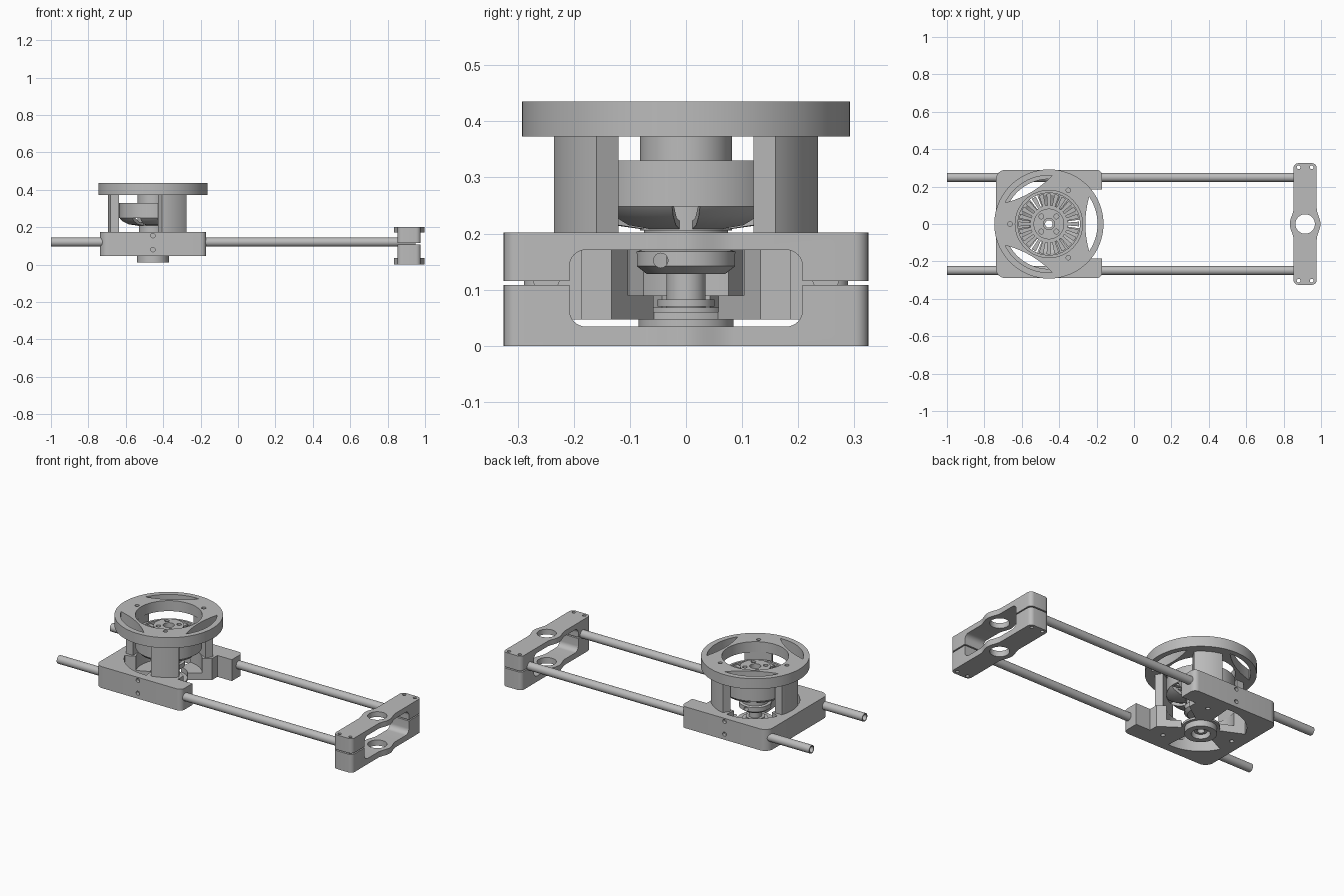
import bpy, bmesh, math
from math import sin, cos, pi, radians

cube = bpy.data.objects.get("Cube")
if cube:
    bpy.data.objects.remove(cube, do_unlink=True)

grey = bpy.data.materials.new("plain grey")
grey.use_nodes = True
grey.diffuse_color = (0.5, 0.5, 0.5, 1)
grey.node_tree.nodes["Principled BSDF"].inputs["Base Color"].default_value = (0.5, 0.5, 0.5, 1)

CX = -0.455  # turret axis
THIRDS = (0, 120, 240)
POSTS = (60, 180, 300)


def finish(name, bm):
    bmesh.ops.recalc_face_normals(bm, faces=bm.faces)
    mesh = bpy.data.meshes.new(name)
    bm.to_mesh(mesh)
    bm.free()
    mesh.materials.append(grey)
    ob = bpy.data.objects.new(name, mesh)
    bpy.context.collection.objects.link(ob)
    return ob


def prism(name, pts, lo, hi, axis="z"):
    """Extrude a 2D outline along an axis."""
    place = {"z": lambda a, b, c: (a, b, c), "x": lambda a, b, c: (c, a, b),
             "y": lambda a, b, c: (a, c, b)}[axis]
    bm = bmesh.new()
    low = [bm.verts.new(place(a, b, lo)) for a, b in pts]
    top = [bm.verts.new(place(a, b, hi)) for a, b in pts]
    bm.faces.new(low)
    bm.faces.new(top)
    for i in range(len(pts)):
        j = (i + 1) % len(pts)
        bm.faces.new((low[i], low[j], top[j], top[i]))
    return finish(name, bm)


def arc(r, a0, a1, n=16, cx=0, cy=0):
    angles = [radians(a0 + (a1 - a0) * i / n) for i in range(n + 1)]
    return [(cx + r * cos(a), cy + r * sin(a)) for a in angles]


def circle(r, cx=0, cy=0, n=48):
    return arc(r, 0, 360, n, cx, cy)[:-1]


def rounded(x0, x1, y0, y1, left, right):
    """Rectangle with its own corner radius on the low and high side."""
    return (arc(right, 0, 90, 8, x1 - right, y1 - right) + arc(left, 90, 180, 8, x0 + left, y1 - left)
            + arc(left, 180, 270, 8, x0 + left, y0 + left) + arc(right, 270, 360, 8, x1 - right, y0 + right))


def turn(pts, deg, cx=CX):
    c, s = cos(radians(deg)), sin(radians(deg))
    return [(cx + x * c - y * s, x * s + y * c) for x, y in pts]


def revolve(name, profile, spans=((0, 360),), steps=64):
    """Sweep a closed (radius, z) profile round the turret axis."""
    bm = bmesh.new()
    n = len(profile)
    for a0, a1 in spans:
        full = a1 - a0 == 360
        rings = []
        for i in range(steps if full else steps + 1):
            a = radians(a0 + (a1 - a0) * i / steps)
            rings.append([bm.verts.new((CX + r * cos(a), r * sin(a), z)) for r, z in profile])
        for i in range(steps):
            p, q = rings[i], rings[(i + 1) % len(rings)]
            for k in range(n):
                m = (k + 1) % n
                bm.faces.new((p[k], p[m], q[m], q[k]))
        if not full:
            bm.faces.new(rings[0])
            bm.faces.new(rings[-1])
    return finish(name, bm)


def tube(name, inner, outer, lo, hi):
    return revolve(name, [(inner, lo), (outer, lo), (outer, hi), (inner, hi)])


def cut(ob, cutter):
    mod = ob.modifiers.new("cut", "BOOLEAN")
    mod.operation = "DIFFERENCE"
    mod.solver = "EXACT"
    mod.object = cutter
    bpy.context.view_layer.objects.active = ob
    bpy.ops.object.modifier_apply(modifier=mod.name)
    bpy.data.objects.remove(cutter, do_unlink=True)


def drill(ob, pts, lo, hi, axis="z"):
    cut(ob, prism("cutter", pts, lo, hi, axis))


# Two hollow rails
for side, y in (("right", -0.249), ("left", 0.249)):
    rail = prism(side + "_rail", circle(0.024, y, 0.12, 32), -1, 0.95, "x")
    drill(rail, circle(0.018, y, 0.12, 32), -1.1, 0.94, "x")

# End clamp with a bulged waist, window, split lines and bolt holes
EX = 0.915
waist = [(0.062 + 0.02 * cos(pi * t / 2) ** 2, 0.085 * t) for t in [i / 10 for i in range(-10, 11)]]
corner = arc(0.025, 0, 90, 6, 0.037, 0.3)
half = [(x, -y) for x, y in reversed(corner)] + waist + corner
outline = [(EX + x, y) for x, y in half] + [(EX - x, y) for x, y in reversed(half)]
clamp = prism("end_clamp", outline, 0, 0.202)
drill(clamp, rounded(-0.208, 0.208, 0.034, 0.171, 0.03, 0.03), 0.7, 1.1, "x")
drill(clamp, circle(0.052, EX, 0), -0.1, 0.3)
for s in (-1, 1):
    y0, y1 = sorted((s * 0.19, s * 0.4))
    drill(clamp, [(y0, 0.108), (y1, 0.108), (y1, 0.115), (y0, 0.115)], 0.7, 1.1, "x")
    for dx in (-0.035, 0.035):
        drill(clamp, circle(0.01, EX + dx, s * 0.303, 16), -0.1, 0.3)

# Carriage: slab opened into a three-armed floor
base = prism("carriage", rounded(-0.738, -0.17, -0.289, 0.289, 0.05, 0.03), 0.047, 0.174)
sector = arc(0.24, -35, 35) + arc(0.1, 35, -35)
for a in THIRDS:
    drill(base, turn(sector, a), 0, 0.3)
drill(base, [(CX + 0.19, -0.185), (0, -0.185), (0, 0.185), (CX + 0.19, 0.185)], 0, 0.3)
drill(base, circle(0.18, CX, 0, 64), 0.09, 0.3)
drill(base, circle(0.101, CX, 0), 0.06, 0.3)
drill(base, circle(0.05, CX, 0), 0, 0.3)
for a in POSTS:
    drill(base, turn(circle(0.012, 0.21, 0, 16), a), 0, 0.08)
for z in (0.08, 0.155):
    for lo, hi in ((-0.4, -0.27), (0.27, 0.4)):
        drill(base, circle(0.012, CX, z, 16), lo, hi, "y")

# Posts carrying the top ring
edge = math.degrees(math.asin(0.075 / 0.24))
for i, a in enumerate(POSTS):
    pts = [(0.182, -0.075)] + arc(0.24, -edge, edge) + [(0.182, 0.075)]
    prism("post_%d" % (i + 1), turn(pts, a), 0.085, 0.375)

# Top ring with three leaf-shaped slots and screw holes
ring = prism("top_ring", circle(0.292, CX, 0, 96), 0.373, 0.435)
drill(ring, circle(0.18, CX, 0, 64), 0.3, 0.5)
tip_x, tip_y = 0.26 * cos(radians(34)), 0.26 * sin(radians(34))
leaf = arc(0.26, -34, 34)
for i in range(1, 12):
    t = 1 - i / 6
    leaf.append((0.195 + (tip_x - 0.195) * t * t, tip_y * t))
for a in THIRDS:
    drill(ring, turn(leaf, a), 0.3, 0.5)
for a in POSTS:
    drill(ring, turn(circle(0.012, 0.208, 0, 16), a), 0.3, 0.5)

# Motor: outer bell, bowl spokes, stator teeth and core
tube("motor_bell", 0.166, 0.18, 0.248, 0.33)
bowl = [(0.18, 0.249), (0.165, 0.232), (0.13, 0.215), (0.06, 0.205),
        (0.06, 0.22), (0.12, 0.228), (0.155, 0.249)]
revolve("bell_spokes", bowl, [(a + 8, a + 52) for a in range(0, 360, 60)], 10)
tooth = [(0.09, 0.265), (0.162, 0.265), (0.162, 0.322), (0.09, 0.322)]
revolve("stator_teeth", tooth, [(a - 4.5, a + 4.5) for a in range(0, 360, 15)], 3)
tube("stator_ring", 0.078, 0.1, 0.26, 0.322)
core = tube("motor_core", 0.03, 0.082, 0.205, 0.374)
for a in (45, 135, 225, 315):
    drill(core, turn(circle(0.013, 0.057, 0, 16), a), 0.33, 0.5)

# Shaft, set-screw collar and lower bearing hub
collar = revolve("shaft_collar", [(0.02, 0.128), (0.07, 0.128), (0.088, 0.142), (0.088, 0.168),
                                  (0.075, 0.172), (0.075, 0.207), (0.02, 0.207)])
drill(collar, circle(0.013, -0.045, 0.152, 16), -0.7, 0, "x")
drill(collar, circle(0.013, CX, 0.152, 16), -0.2, 0.2, "y")
tube("shaft", 0.02, 0.035, 0.03, 0.21)
tube("shaft_flange", 0.03, 0.051, 0.07, 0.082)
revolve("bearing_hub", [(0.05, 0.012), (0.085, 0.012), (0.085, 0.057), (0.07, 0.057),
                        (0.07, 0.068), (0.05, 0.068)])

# Smooth the round faces and keep the hard edges
for ob in bpy.context.scene.objects:
    if ob.type == "MESH":
        ob.select_set(True)
        bpy.context.view_layer.objects.active = ob
bpy.ops.object.shade_smooth_by_angle(angle=radians(30))
